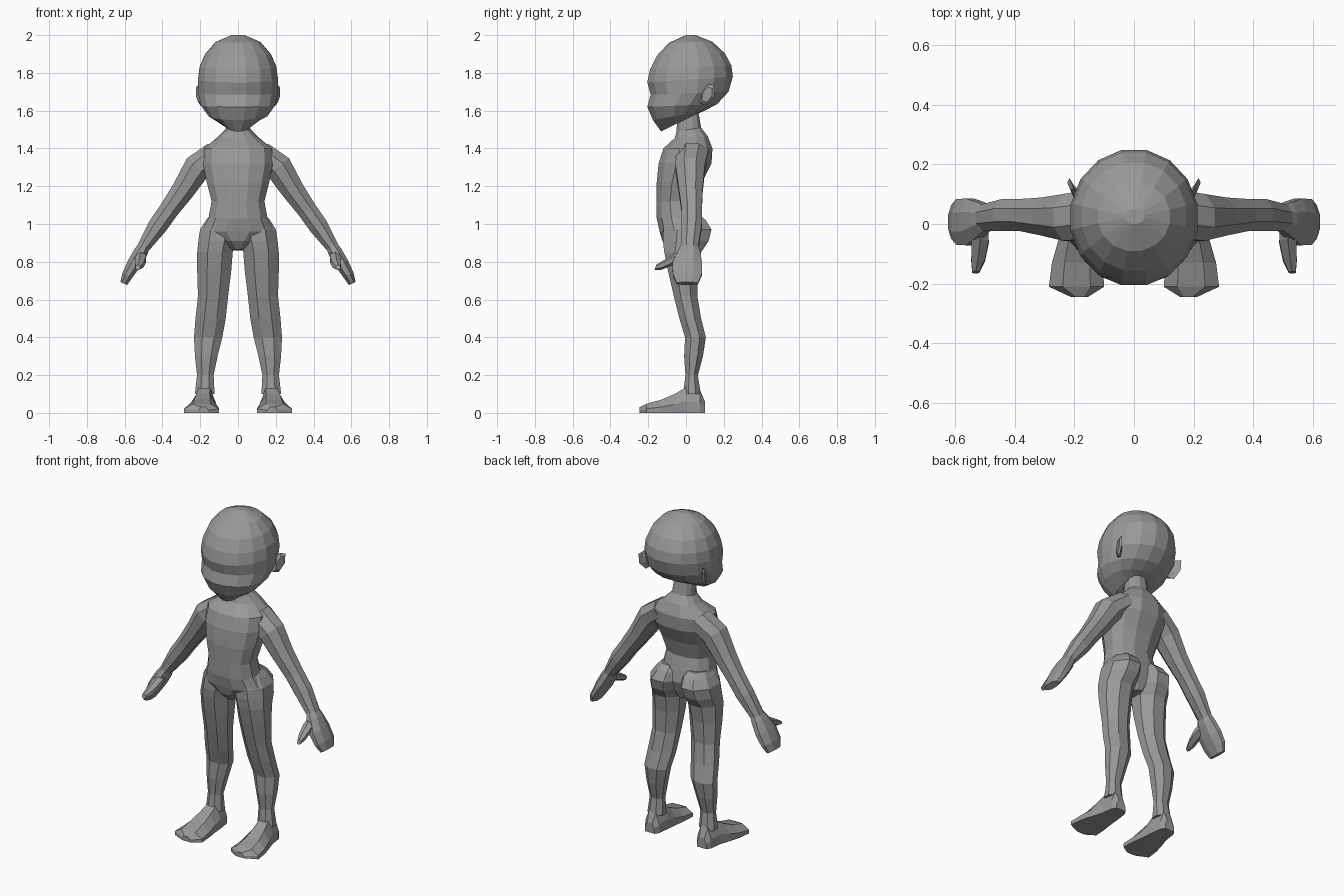
import bpy, bmesh, math
from mathutils import Vector

skin = bpy.data.materials.new("grey")
skin.diffuse_color = (0.32, 0.32, 0.32, 1)


def loft(name, rings, mirror=False):
    """Skin a closed tube through rings of points, capping both ends."""
    bm = bmesh.new()
    loops = [[bm.verts.new(p) for p in ring] for ring in rings]
    n = len(loops[0])
    for a, b in zip(loops, loops[1:]):
        for i in range(n):
            j = (i + 1) % n
            bm.faces.new((a[i], a[j], b[j], b[i]))
    bm.faces.new(loops[0])
    bm.faces.new(loops[-1])
    bmesh.ops.recalc_face_normals(bm, faces=bm.faces)
    me = bpy.data.meshes.new(name)
    bm.to_mesh(me)
    bm.free()
    me.materials.append(skin)
    ob = bpy.data.objects.new(name, me)
    bpy.context.collection.objects.link(ob)
    if mirror:
        m = ob.modifiers.new("mirror", 'MIRROR')
        m.use_mirror_merge = False
    return ob


def oval(c, u, v, n=8, power=1.0):
    """Oval ring around c; power below 1 makes it squarer."""
    c, u, v = Vector(c), Vector(u), Vector(v)
    pts = []
    for i in range(n):
        a = 2 * math.pi * (i + 0.5) / n
        s, t = math.cos(a), math.sin(a)
        s = math.copysign(abs(s) ** power, s)
        t = math.copysign(abs(t) ** power, t)
        pts.append(c + u * s + v * t)
    return pts


def slab(yf, zf, yb, zb, rx, cx=0, n=12, power=1.0):
    """Near-level ring from its front and back points and half width."""
    k = 1 / math.cos(math.pi / n) ** power
    return oval((cx, (yf + yb) / 2, (zf + zb) / 2), (rx * k, 0, 0),
                (0, (yb - yf) / 2 * k, (zb - zf) / 2 * k), n, power)


def limb(path):
    """Rings square to a path in the xz plane: (x, y, z, y radius, other radius)."""
    rings = []
    for i, (x, y, z, ry, r) in enumerate(path):
        a, b = path[max(i - 1, 0)], path[min(i + 1, len(path) - 1)]
        d = Vector((b[0] - a[0], 0, b[2] - a[2])).normalized()
        rings.append(oval((x, y, z), (0, ry * 1.06, 0),
                          Vector((-d.z, 0, d.x)) * r * 1.06))
    return rings


# head, with brow, recessed eye band and jaw
loft("head", [slab(*r, n=16) for r in [
    (0.00, 2.00, 0.05, 2.00, 0.035),
    (-0.09, 1.96, 0.14, 1.965, 0.12),
    (-0.155, 1.89, 0.205, 1.905, 0.175),
    (-0.19, 1.82, 0.24, 1.84, 0.203),
    (-0.205, 1.75, 0.248, 1.78, 0.212),
    (-0.187, 1.685, 0.225, 1.70, 0.21),
    (-0.205, 1.62, 0.165, 1.635, 0.195),
    (-0.175, 1.55, 0.10, 1.60, 0.155),
    (-0.132, 1.49, 0.06, 1.585, 0.075)]])

# ears
ear_up, ear_back = Vector((0.01, 0.025, 0.06)), Vector((0.015, 0.035, -0.012))
loft("ear", [oval(c, ear_up * s, ear_back * s, 6) for c, s in [
    ((0.165, 0.085, 1.675), 0.5), ((0.19, 0.10, 1.68), 0.8),
    ((0.20, 0.115, 1.685), 1.0), ((0.212, 0.112, 1.685), 0.7)]], True)

# torso with neck and groin
loft("torso", [slab(*r, power=0.85) for r in [
    (-0.045, 1.60, 0.065, 1.60, 0.055),
    (-0.05, 1.49, 0.08, 1.51, 0.065),
    (-0.06, 1.455, 0.115, 1.465, 0.105),
    (-0.12, 1.40, 0.14, 1.40, 0.18),
    (-0.145, 1.32, 0.135, 1.32, 0.185),
    (-0.155, 1.22, 0.085, 1.22, 0.165),
    (-0.155, 1.12, 0.055, 1.12, 0.14),
    (-0.155, 1.03, 0.075, 1.04, 0.155),
    (-0.14, 0.96, 0.09, 0.97, 0.19),
    (-0.125, 0.91, 0.07, 0.91, 0.10),
    (-0.09, 0.865, 0.05, 0.86, 0.03)]])

# arms
loft("arm", limb([
    (0.12, 0.035, 1.375, 0.085, 0.065),
    (0.215, 0.022, 1.30, 0.08, 0.075),
    (0.29, 0.025, 1.18, 0.065, 0.062),
    (0.365, 0.03, 1.075, 0.055, 0.053),
    (0.425, 0.03, 0.99, 0.055, 0.052),
    (0.505, 0.02, 0.87, 0.045, 0.033)]), True)

# mitten hands
loft("hand", limb([
    (0.49, 0.02, 0.895, 0.042, 0.03),
    (0.515, 0.015, 0.85, 0.06, 0.038),
    (0.55, 0.007, 0.79, 0.08, 0.037),
    (0.585, 0.007, 0.73, 0.078, 0.03),
    (0.605, 0.007, 0.685, 0.058, 0.02)]), True)

# thumbs
loft("thumb", [oval(c, (r, 0, 0), (0, r * 0.3, r), 6) for c, r in [
    ((0.52, 0.00, 0.84), 0.035), ((0.515, -0.06, 0.815), 0.033),
    ((0.522, -0.12, 0.785), 0.027), ((0.53, -0.162, 0.77), 0.014)]], True)

# legs, swelling into the buttocks at the top
loft("leg", [slab(yf, z, yb, z, rx, cx, 8) for z, cx, rx, yf, yb in [
    (1.05, 0.085, 0.06, -0.08, 0.07),
    (1.02, 0.09, 0.08, -0.10, 0.105),
    (0.97, 0.103, 0.098, -0.12, 0.135),
    (0.91, 0.112, 0.098, -0.122, 0.12),
    (0.85, 0.122, 0.094, -0.115, 0.08),
    (0.75, 0.126, 0.09, -0.095, 0.065),
    (0.62, 0.132, 0.08, -0.065, 0.06),
    (0.50, 0.145, 0.08, -0.035, 0.08),
    (0.40, 0.158, 0.075, -0.005, 0.105),
    (0.30, 0.168, 0.06, -0.01, 0.09),
    (0.20, 0.173, 0.044, -0.003, 0.063),
    (0.10, 0.176, 0.052, -0.015, 0.078)]], True)


def foot_ring(y, x0, x1, h):
    m, w = (x0 + x1) / 2, (x1 - x0) / 2
    return [(x0, y, 0), (x1, y, 0), (x1, y, h * 0.45),
            (m + w * 0.5, y, h), (m - w * 0.5, y, h), (x0, y, h * 0.45)]


# feet
loft("foot", [foot_ring(*r) for r in [
    (0.10, 0.145, 0.21, 0.06),
    (0.075, 0.13, 0.225, 0.12),
    (0.00, 0.12, 0.235, 0.135),
    (-0.06, 0.115, 0.255, 0.10),
    (-0.13, 0.105, 0.275, 0.07),
    (-0.21, 0.10, 0.285, 0.048),
    (-0.245, 0.155, 0.21, 0.03)]], True)
